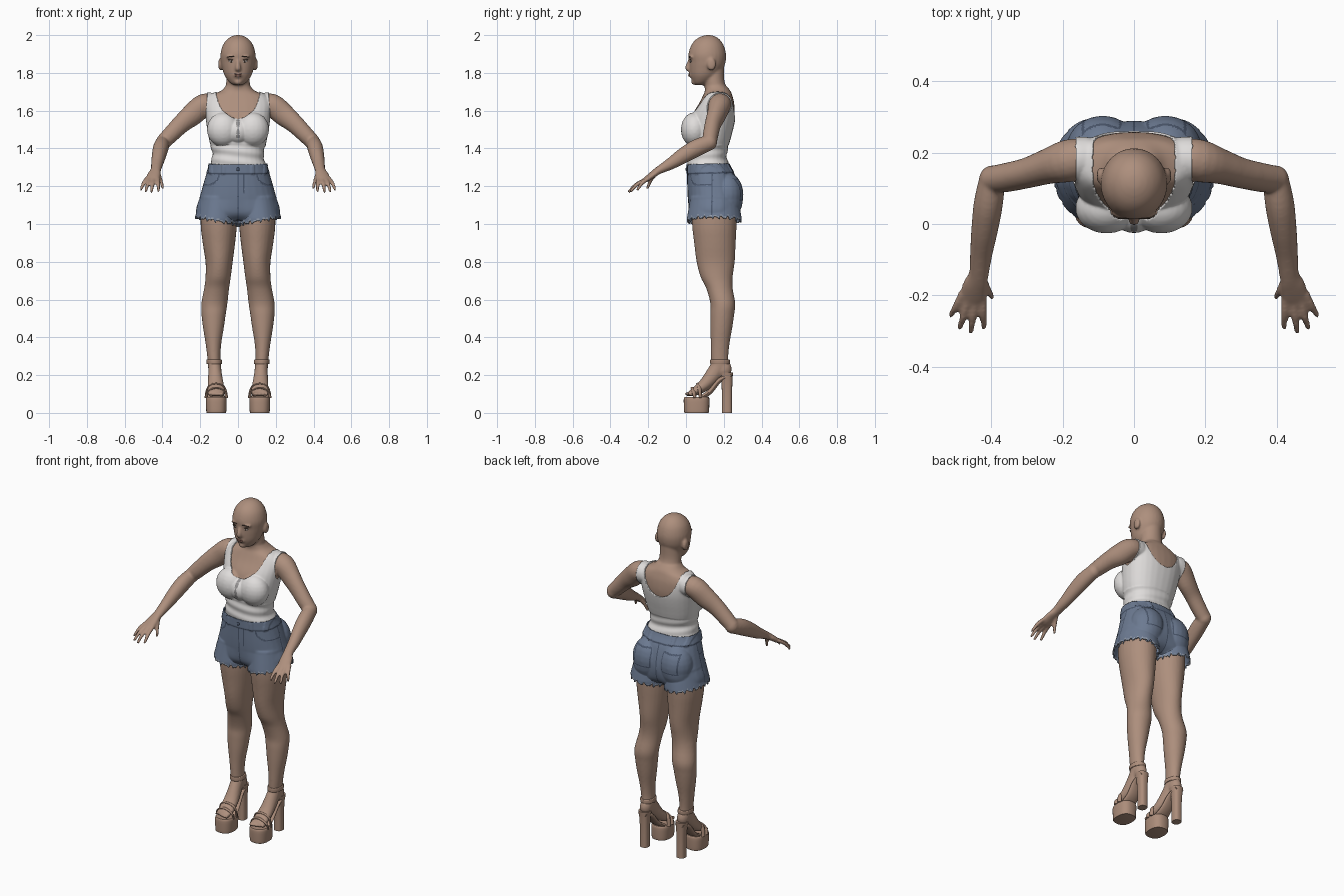
import bpy, bmesh, math
from mathutils import Vector, Matrix
from mathutils.bvhtree import BVHTree


def material(name, r, g, b):
    m = bpy.data.materials.new(name)
    m.diffuse_color = (r, g, b, 1)
    return m


SKIN = material("skin", 0.42, 0.275, 0.205)
SHOE = material("tan leather", 0.41, 0.265, 0.195)
WHITE = material("white cotton", 0.74, 0.72, 0.71)
GREY = material("grey placket", 0.30, 0.29, 0.29)
DENIM = material("blue denim", 0.15, 0.195, 0.285)
SEAM = material("dark seam", 0.07, 0.095, 0.15)
FRAY = material("frayed denim", 0.30, 0.34, 0.41)
LIP = material("lips", 0.33, 0.17, 0.13)
DARK = material("dark brown", 0.06, 0.04, 0.03)
EYE = material("eye white", 0.50, 0.45, 0.42)


# ---------- helpers ----------
def smooth(rows, n=4):
    """Catmull-Rom through rows of numbers."""
    out = []
    for i in range(len(rows) - 1):
        p0, p1, p2 = rows[max(i - 1, 0)], rows[i], rows[i + 1]
        p3 = rows[min(i + 2, len(rows) - 1)]
        for k in range(n):
            t = k / n
            out.append([0.5 * (2 * b + (c - a) * t + (2 * a - 5 * b + 4 * c - d) * t * t
                               + (3 * b - a - 3 * c + d) * t ** 3)
                        for a, b, c, d in zip(p0, p1, p2, p3)])
    return out + [list(rows[-1])]


def loft(bm, rings, seg=28, p=2.0):
    """Closed skin over (centre, u, v) superellipse rings."""
    loops = []
    for c, u, v in rings:
        loop = []
        for k in range(seg):
            a = 2 * math.pi * k / seg
            ca, sa = math.cos(a), math.sin(a)
            loop.append(bm.verts.new(c + u * math.copysign(abs(ca) ** (2 / p), ca)
                                     + v * math.copysign(abs(sa) ** (2 / p), sa)))
        loops.append(loop)
    for a, b in zip(loops, loops[1:]):
        for k in range(seg):
            j = (k + 1) % seg
            bm.faces.new((a[k], a[j], b[j], b[k]))
    bm.faces.new(loops[0][::-1])
    bm.faces.new(loops[-1])


def column(bm, rows, s=1, p=2.0, n=4):
    """Level rings, rows of (z, cx, cy, rx, ry)."""
    loft(bm, [(Vector((s * x, y, z)), Vector((rx, 0, 0)), Vector((0, ry, 0)))
              for z, x, y, rx, ry in smooth(rows, n)], p=p)


def tube(bm, rows, s=1, n=4):
    """Rings square to a path, rows of (x, y, z, half width, half height)."""
    rows = smooth(rows, n)
    pts = [Vector((s * r[0], r[1], r[2])) for r in rows]
    rings = []
    for i, r in enumerate(rows):
        t = (pts[min(i + 1, len(pts) - 1)] - pts[max(i - 1, 0)]).normalized()
        u = t.cross(Vector((0, 0, 1))).normalized()
        rings.append((pts[i], u * r[3], u.cross(t) * r[4]))
    loft(bm, rings, seg=20)


def ball(bm, c, r):
    bmesh.ops.create_uvsphere(bm, u_segments=20, v_segments=12, radius=1,
                              matrix=Matrix.Translation(c) @ Matrix.Diagonal((*r, 1)))


def finish(name, bm, *mats):
    bmesh.ops.recalc_face_normals(bm, faces=bm.faces)
    for f in bm.faces:
        f.smooth = True
    me = bpy.data.meshes.new(name)
    bm.to_mesh(me)
    ob = bpy.data.objects.new(name, me)
    bpy.context.collection.objects.link(ob)
    for m in mats:
        me.materials.append(m)
    me.set_sharp_from_angle(angle=math.radians(50))
    return ob


# ---------- body masses, later fused ----------
bm = bmesh.new()
# torso rows: z, half width, front y, back y
torso = [(1.73, .066, .10, .215), (1.705, .09, .10, .235), (1.68, .145, .09, .245),
         (1.64, .172, .07, .255), (1.58, .168, .035, .258), (1.52, .16, .02, .248),
         (1.45, .148, .015, .23), (1.37, .130, .015, .21), (1.31, .143, .015, .222),
         (1.25, .163, .015, .255), (1.18, .183, .016, .275), (1.12, .198, .02, .28),
         (1.06, .198, .03, .265), (1.03, .15, .06, .23)]
column(bm, [(z, 0, (a + b) / 2, w, (b - a) / 2) for z, w, a, b in torso], p=2.3)
# neck and head
column(bm, [(1.84, 0, .145, .058, .058), (1.76, 0, .148, .062, .055), (1.70, 0, .162, .068, .06),
            (1.64, 0, .17, .08, .06)])
head = [(2.0, .012, .105, .13), (1.993, .035, .08, .155), (1.975, .06, .05, .18),
        (1.945, .081, .027, .2), (1.90, .093, .013, .212), (1.86, .091, .017, .21),
        (1.83, .085, .018, .2), (1.79, .073, .022, .175), (1.76, .054, .032, .145),
        (1.742, .035, .042, .11), (1.735, .015, .055, .09)]
column(bm, [(z, 0, (a + b) / 2, w, (b - a) / 2) for z, w, a, b in head])
tube(bm, [(0, .03, 1.88, .009, .012), (0, .016, 1.85, .011, .013), (0, .007, 1.825, .015, .012),
          (0, .02, 1.812, .014, .008)])
ball(bm, (0, .03, 1.789), (.026, .016, .015))
ball(bm, (0, .045, 1.752), (.022, .018, .016))
ball(bm, (0, .035, 1.49), (.06, .055, .06))
for s in (-1, 1):
    ball(bm, (s * .093, .135, 1.845), (.012, .024, .034))          # ear
    ball(bm, (s * .036, .03, 1.885), (.028, .016, .008))           # brow ridge
    ball(bm, (s * .077, .045, 1.5), (.082, .066, .085))            # bust
    ball(bm, (s * .088, .215, 1.155), (.092, .08, .11))            # seat
    # leg
    column(bm, [(1.14, .1, .15, .095, .12), (1.0, .102, .15, .096, .118), (.9, .101, .153, .086, .11),
                (.8, .1, .157, .072, .101), (.72, .105, .162, .067, .085), (.66, .113, .177, .066, .07),
                (.58, .125, .195, .069, .066), (.52, .129, .192, .064, .063), (.45, .13, .187, .055, .058),
                (.37, .13, .181, .042, .05), (.3, .128, .178, .035, .046), (.24, .124, .18, .034, .046)], s)
    # foot, heel and toes
    tube(bm, [(.125, .185, .27, .034, .04), (.122, .15, .21, .036, .042), (.118, .1, .15, .043, .034),
              (.115, .05, .115, .047, .024), (.115, .02, .103, .043, .015)], s)
    ball(bm, (s * .124, .2, .232), (.034, .042, .05))
    for k in range(5):
        ball(bm, (s * (.082 + .0175 * k), .012 + .004 * k, .1), (.0105 - .0006 * k, .02, .011))
    # arm
    tube(bm, [(.12, .19, 1.635, .05, .05), (.18, .178, 1.63, .06, .06), (.24, .162, 1.58, .05, .06),
              (.30, .143, 1.53, .043, .05), (.36, .13, 1.47, .041, .044), (.4, .125, 1.43, .038, .04)], s)
    ball(bm, (s * .396, .125, 1.432), (.039, .04, .042))
    tube(bm, [(.396, .135, 1.435, .036, .04), (.408, .06, 1.405, .041, .046), (.418, -.01, 1.365, .038, .042),
              (.428, -.08, 1.32, .032, .032), (.435, -.14, 1.287, .028, .022), (.445, -.172, 1.265, .035, .018),
              (.453, -.205, 1.24, .038, .015), (.456, -.222, 1.23, .03, .011)], s)
    # fingers and thumb
    for base, tip in (((.424, -.2, 1.243), (.421, -.293, 1.172)), ((.445, -.205, 1.24), (.458, -.306, 1.168)),
                      ((.465, -.205, 1.24), (.49, -.295, 1.17)), ((.482, -.195, 1.243), (.515, -.258, 1.178)),
                      ((.425, -.15, 1.277), (.397, -.206, 1.185))):
        a, b = Vector(base), Vector(tip)
        m = a.lerp(b, .55) + Vector((0, -.004, .008))
        tube(bm, [(*a, .011, .011), (*m, .0105, .0105), (*b, .0075, .0075)], s)

# fuse into one smooth surface
raw = finish("body_masses", bm)
mod = raw.modifiers.new("fuse", 'REMESH')
mod.mode, mod.voxel_size = 'VOXEL', 0.006
fused = bpy.data.meshes.new_from_object(raw.evaluated_get(bpy.context.evaluated_depsgraph_get()))
bpy.data.objects.remove(raw)
body = bmesh.new()
body.from_mesh(fused)
for _ in range(3):
    bmesh.ops.smooth_vert(body, verts=body.verts, factor=.5, use_axis_x=True, use_axis_y=True, use_axis_z=True)
body.normal_update()
tree = BVHTree.FromBMesh(body)


# ---------- clothing rules, positive inside the cloth ----------
def top_rule(c):
    x, z = abs(c.x), c.z
    scoop = (math.hypot(x / .115, (z - 1.72) / .165) - 1) * .115
    return min(z - 1.303, 1.735 - z, scoop, (.165 if z > 1.535 else .19) - x)


def hem(c):
    a = math.atan2(c.y - .15, abs(c.x) - .1)
    return 0.993 + .2 * abs(c.x) + .006 * math.sin(23 * a) + .006 * math.sin(41 * a + 1)


def shorts_rule(c):
    return min(1.315 - c.z, c.z - hem(c), .3 - abs(c.x))


def loop_at(c):
    return c.z > 1.262 and any(abs(abs(c.x) - k) < .008 for k in (.075, .135))


def top_push(c):
    return .006 + (.0025 * math.sin(110 * c.z + 14 * c.x) if c.z < 1.42 else 0)


def shorts_push(c):
    flare = min(max((1.13 - c.z) / .1, 0), 1) * min(abs(c.x) / .13, 1)
    return .009 + .022 * flare + (.003 if c.z > 1.268 else 0) + (.004 if loop_at(c) else 0)


def top_pick(c):
    return int(c.y < .1 and abs(c.x) < .006 and 1.46 < c.z < 1.56)


def shorts_pick(c):
    x, z, w = abs(c.x), c.z, .0035
    if z - hem(c) < .01:
        return 2
    if abs(z - 1.266) < w or (x < w and z < 1.266):
        return 1
    if z < 1.266 and abs(c.y - .14) < w and x > .1:
        return 1
    if c.y < .14:                                     # fly and front pockets
        fly = abs(c.x - .03) < w and 1.16 < z < 1.266
        return int(fly or (z < 1.266 and abs(math.hypot(x - .16, z - 1.27) - .065) < w))
    d = max(abs(x - .09) - .048, abs(z - 1.18) - .052)  # back pockets
    return int(abs(d) < w)


def garment(name, rule, push, pick, *mats):
    g = body.copy()
    bmesh.ops.delete(g, geom=[f for f in g.faces if rule(f.calc_center_median()) <= 0], context='FACES')
    rim = [v for v in g.verts if v.is_boundary]
    for _ in range(3):
        bmesh.ops.smooth_vert(g, verts=rim, factor=.4, use_axis_x=True, use_axis_y=True, use_axis_z=True)
    for f in g.faces:
        f.material_index = pick(f.calc_center_median())
    g.normal_update()
    for v, c in [(v, v.co + v.normal * push(v.co)) for v in g.verts]:
        v.co = c
    ob = finish(name, g, *mats)
    sol = ob.modifiers.new("cloth", 'SOLIDIFY')
    sol.thickness, sol.offset = .007, -1


garment("tank_top", top_rule, top_push, top_pick, WHITE, GREY)
garment("denim_shorts", shorts_rule, shorts_push, shorts_pick, DENIM, SEAM, FRAY)
# skin hidden by cloth is dropped
bmesh.ops.delete(body, geom=[f for f in body.faces if max(top_rule(f.calc_center_median()),
                 shorts_rule(f.calc_center_median())) > .022], context='FACES')
finish("body", body, SKIN)


# ---------- face details set on the skin ----------
def on_face(name, mat, spots):
    b = bmesh.new()
    for x, z, rx, ry, rz, lift in spots:
        hit = tree.ray_cast(Vector((x, -1, z)), Vector((0, 1, 0)))[0]
        ball(b, (x, (hit.y if hit else .02) - lift, z), (rx, ry, rz))
    finish(name, b, mat)


on_face("eyes", EYE, [(s * .036, 1.862, .014, .004, .006, 0) for s in (-1, 1)])
on_face("irises", DARK, [(s * .036, 1.862, .006, .004, .006, .0015) for s in (-1, 1)])
on_face("lashes", DARK, [(s * .037, 1.869, .016, .004, .002, .001) for s in (-1, 1)])
on_face("brows", DARK, [(s * (.024 + .009 * k), 1.886 + .002 * k - .0008 * k * k, .007, .003, .0025, 0)
                        for s in (-1, 1) for k in range(4)])
on_face("lips", LIP, [(0, 1.793, .021, .004, .0045, 0), (0, 1.785, .018, .005, .005, 0)])
on_face("waist_button", SEAM, [(0, 1.29, .009, .005, .009, .013)])

# ---------- platform sandals ----------
for s, side in ((-1, "right"), (1, "left")):
    b = bmesh.new()
    column(b, [(0, .115, .056, .05, .062), (.008, .115, .056, .053, .066), (.07, .115, .056, .055, .068),
               (.085, .115, .056, .05, .064)], s, p=2.5)
    tube(b, [(.115, .08, .078, .046, .014), (.118, .13, .115, .038, .013), (.122, .18, .175, .034, .013),
             (.124, .24, .2, .028, .012)], s)
    column(b, [(0, .122, .217, .025, .027), (.1, .122, .217, .025, .027), (.17, .123, .216, .028, .03),
               (.215, .124, .212, .033, .037)], s, p=2.6)
    column(b, [(.258, .125, .18, .039, .05), (.262, .125, .18, .041, .052), (.278, .126, .18, .041, .052),
               (.282, .126, .18, .039, .05)], s)
    for y, h in ((.035, .133), (.065, .155)):         # toe straps
        tube(b, [(.061, y + .012, .08, .011, .005), (.073, y + .005, h - .018, .011, .005),
                 (.115, y, h, .011, .005), (.157, y + .005, h - .018, .011, .005),
                 (.169, y + .012, .08, .011, .005)], s)
    finish(side + "_sandal", b, SHOE)
